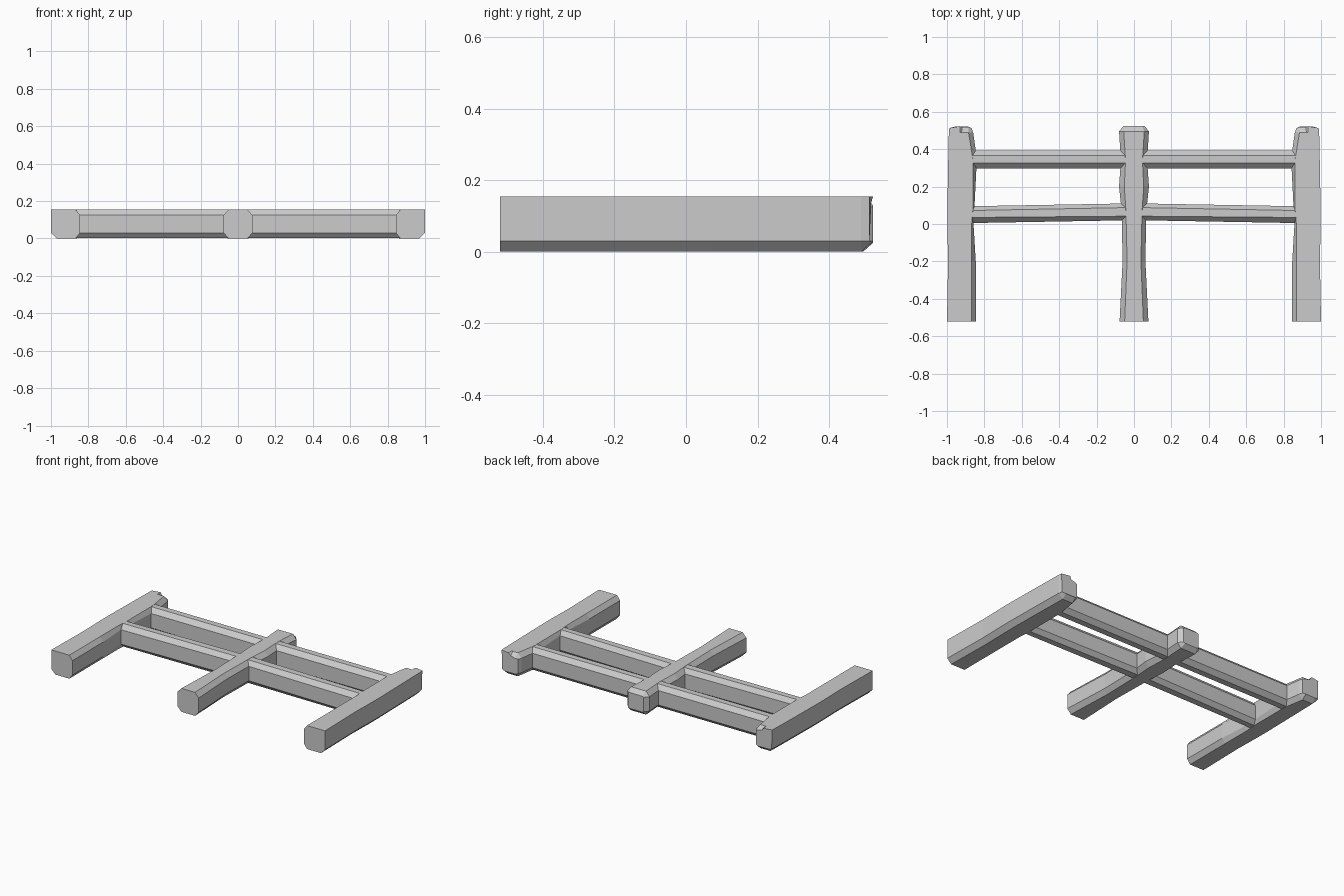
import bpy, bmesh

if "Cube" in bpy.data.objects:
    bpy.data.objects.remove(bpy.data.objects["Cube"])

TOP, SHOULDER, FOOT = 0.155, 0.125, 0.03


def loft(name, rings):
    """Skin a list of equal-length point rings and cap both ends."""
    bm = bmesh.new()
    loops = [[bm.verts.new(p) for p in ring] for ring in rings]
    n = len(loops[0])
    for a, b in zip(loops, loops[1:]):
        for i in range(n):
            j = (i + 1) % n
            bm.faces.new((a[i], a[j], b[j], b[i]))
    bm.faces.new(loops[0])
    bm.faces.new(loops[-1])
    bmesh.ops.recalc_face_normals(bm, faces=bm.faces)
    me = bpy.data.meshes.new(name)
    bm.to_mesh(me)
    bm.free()
    ob = bpy.data.objects.new(name, me)
    bpy.context.collection.objects.link(ob)
    return ob


def octagon(w, t, top=TOP, foot=0.0):
    """Chamfered section: half-widths of the body and of the top flat."""
    return [(-t, foot), (t, foot), (w, FOOT), (w, SHOULDER),
            (t, top), (-t, top), (-w, SHOULDER), (-w, FOOT)]


# Centre post, hewn slightly uneven, chamfered at the back end
stations = [(-0.52, .077, .05), (-0.2, .061, .037), (0.07, .066, .043),
            (0.2, .08, .052), (0.34, .07, .045), (0.495, .08, .055)]
rings = [[(x, y, z) for x, z in octagon(w, t)] for y, w, t in stations]
rings.append([(x, 0.523, z) for x, z in octagon(.057, .045, SHOULDER + .005, FOOT - .005)])
loft("centre_post", rings)

# End posts: straight outer wall, chamfered inner edge, notched back end
side_stations = [(-0.52, 1.0, .845, .868), (-0.2, .994, .846, .868),
                 (0.0, .998, .858, .868), (0.07, .998, .854, .862),
                 (0.35, .993, .84, .862), (0.49, .99, .86, .885)]
for side, s in (("left", -1), ("right", 1)):
    rings = []
    for y, o, i, t in side_stations:
        sec = [(t, 0), (o - .03, 0), (o, FOOT), (o, TOP), (.93, TOP),
               (.922, TOP), (t, TOP), (i, SHOULDER), (i, FOOT)]
        rings.append([(s * x, y, z) for x, z in sec])
    back = [(.885, .52, FOOT - .004), (.96, .52, FOOT - .004), (.985, .513, FOOT),
            (.987, .513, TOP), (.93, .523, TOP), (.918, .518, SHOULDER + .012),
            (.885, .518, SHOULDER + .004), (.868, .512, SHOULDER), (.868, .512, FOOT)]
    rings.append([(s * x, y, z) for x, y, z in back])
    loft(side + "_post", rings)

    # Rails: y values are outer front, flat front, flat back, outer back
    front = [(.03, .02, .042, .088, .11), (.875, .005, .035, .072, .095)]
    rear = [(.03, .297, .326, .366, .393), (.875, .297, .326, .366, .393)]
    for label, ends in (("front", front), ("rear", rear)):
        rings = [[(s * x, y, z) for y, z in
                  ((b, .002), (c, .002), (d, FOOT), (d, SHOULDER),
                   (c, TOP - .001), (b, TOP - .001), (a, SHOULDER), (a, FOOT))]
                 for x, a, b, c, d in ends]
        loft(f"{side}_{label}_rail", rings)
